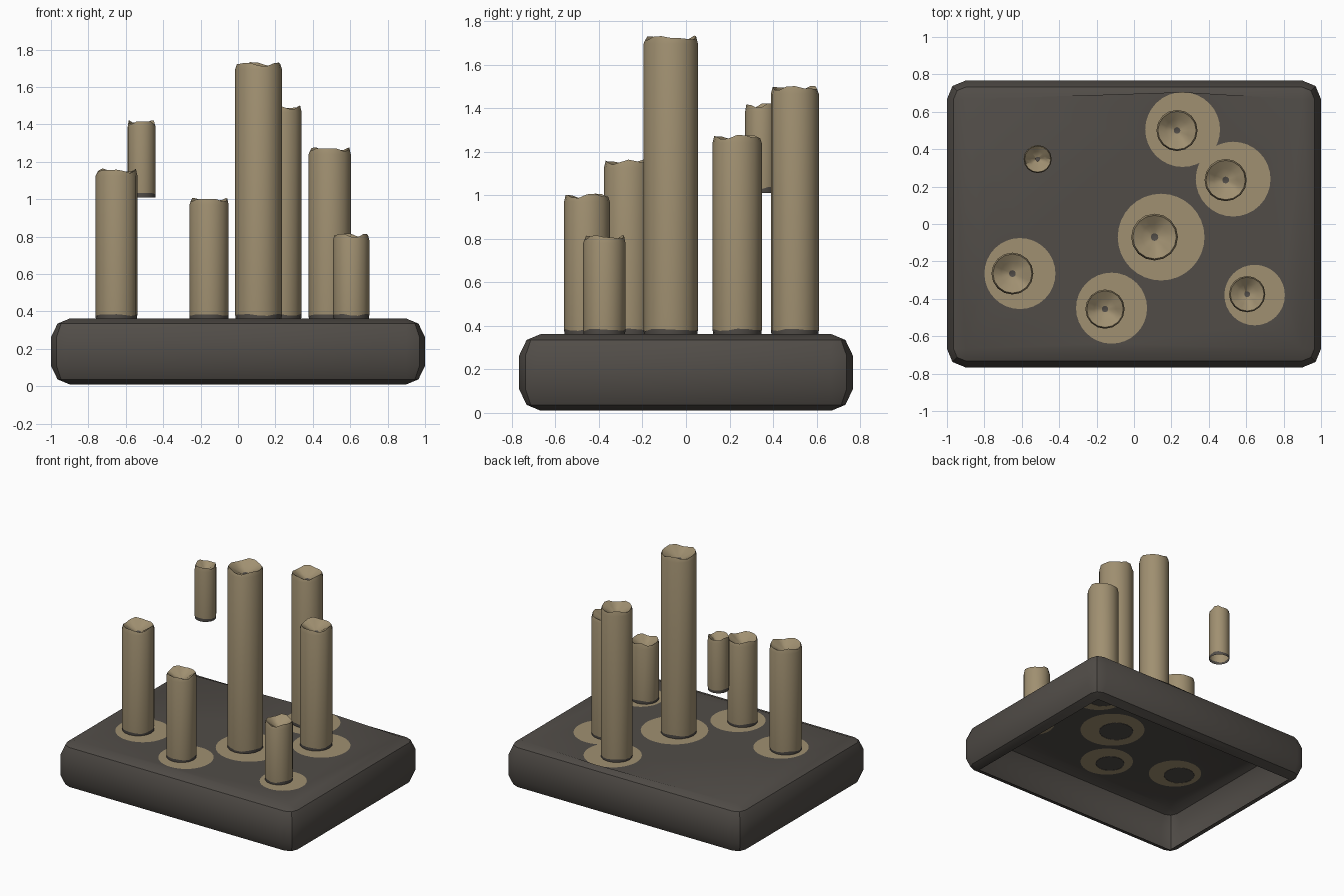
import bpy, bmesh, math, random
from mathutils import Vector
from mathutils.geometry import delaunay_2d_cdt

if "Cube" in bpy.data.objects:
    bpy.data.objects.remove(bpy.data.objects["Cube"])

random.seed(4)

def material(name, rgb):
    m = bpy.data.materials.new(name)
    m.diffuse_color = (*rgb, 1)
    m.use_nodes = True
    m.node_tree.nodes["Principled BSDF"].inputs["Base Color"].default_value = m.diffuse_color
    return m

STONE = material("dark_stone", (0.082, 0.073, 0.064))
TAN = material("tan_reed", (0.352, 0.279, 0.165))

def finish(bm, name):
    bmesh.ops.remove_doubles(bm, verts=bm.verts[:], dist=0.0005)
    me = bpy.data.meshes.new(name)
    bm.to_mesh(me)
    bm.free()
    me.materials.append(STONE)
    me.materials.append(TAN)
    ob = bpy.data.objects.new(name, me)
    bpy.context.collection.objects.link(ob)
    bpy.ops.object.select_all(action='DESELECT')
    ob.select_set(True)
    bpy.context.view_layer.objects.active = ob
    bpy.ops.object.shade_smooth_by_angle(angle=math.radians(40))
    return ob

def bridge(bm, a, b, mat):
    n = len(a)
    for i in range(n):
        j = (i + 1) % n
        bm.faces.new((a[i], a[j], b[j], b[i])).material_index = mat

# column: x, y, radius, bottom, top
columns = [
    (0.23, 0.50, 0.110, 0.36, 1.50),
    (0.49, 0.235, 0.113, 0.36, 1.275),
    (0.11, -0.07, 0.125, 0.36, 1.73),
    (-0.65, -0.265, 0.112, 0.36, 1.16),
    (-0.155, -0.455, 0.105, 0.36, 1.005),
    (0.605, -0.375, 0.097, 0.36, 0.815),
    (-0.515, 0.347, 0.075, 1.01, 1.42),
]
# painted patch round each standing column: x, y, radius
patches = [
    (0.26, 0.505, 0.20), (0.53, 0.24, 0.20), (0.145, -0.07, 0.232),
    (-0.61, -0.265, 0.19), (-0.12, -0.45, 0.19), (0.645, -0.38, 0.162),
]

# base slab: open below, rounded edges
HX, HY, R, TOP = 1.0, 0.767, 0.10, 0.362
profile = [(0.10, 0.01), (0.035, 0.037), (0.0, 0.11), (0.0, 0.262), (0.035, 0.335), (0.10, TOP)]
bm = bmesh.new()
rings = []
for inset, z in profile:
    ring = []
    for q, (sx, sy) in enumerate(((1, 1), (-1, 1), (-1, -1), (1, -1))):
        for s in range(3):
            a = math.pi / 2 * (q + s / 2)
            ring.append(bm.verts.new((sx * (HX - R) + (R - inset) * math.cos(a),
                                      sy * (HY - R) + (R - inset) * math.sin(a), z)))
    rings.append(ring)
for lo, hi in zip(rings, rings[1:]):
    bridge(bm, lo, hi, 0)
bmesh.ops.remove_doubles(bm, verts=bm.verts[:], dist=0.0005)
bmesh.ops.dissolve_degenerate(bm, edges=bm.edges[:], dist=0.0005)

# slab top: triangulated around the patch and column outlines
pts, edges = [], []
def outline(loop):
    k, n = len(pts), len(loop)
    pts.extend(loop)
    edges.extend((k + i, k + (i + 1) % n) for i in range(n))
def circle(x, y, r, n):
    return [Vector((x + r * math.cos(2 * math.pi * i / n), y + r * math.sin(2 * math.pi * i / n)))
            for i in range(n)]
cx, cy = HX - R, HY - R
outline([Vector(p) for p in ((cx, cy), (-cx, cy), (-cx, -cy), (cx, -cy))])
for x, y, r in patches:
    outline(circle(x, y, r, 32))
for x, y, r, *_ in columns[:6]:
    outline(circle(x, y, r, 16))
co, _, tris, *_ = delaunay_2d_cdt(pts, edges, [], 0, 1e-5)
vs = [bm.verts.new((p.x, p.y, TOP)) for p in co]
for t in tris:
    f = bm.faces.new([vs[i] for i in t])
    c = f.calc_center_median().xy
    near = lambda d: (c - Vector(d[:2])).length < d[2]
    f.material_index = int(any(map(near, patches)) and not any(map(near, columns[:6])))
finish(bm, "base_slab")

# columns: open tube, dark foot, uneven rim and funnel-shaped top
N = 16
for k, (x, y, r, z0, z1) in enumerate(columns):
    bm = bmesh.new()
    ph = random.uniform(0, 6.28)
    def ring(rad, z, wob=0.0):
        return [bm.verts.new((x + rad * math.cos(a), y + rad * math.sin(a),
                              z + wob * (math.sin(3 * a + ph) + 0.6 * math.sin(5 * a + 2 * ph))))
                for a in (2 * math.pi * i / N for i in range(N))]
    loops = [(ring(r * 0.98, z0), 0), (ring(r, z0 + 0.022, 0.004), 0),
             (ring(r, z1 - 0.035), 1), (ring(r * 0.93, z1 - 0.008, 0.008), 1),
             (ring(r * 0.55, z1 - 0.035, 0.006), 1), (ring(r * 0.16, z1 - 0.06), 1)]
    for (a, _), (b, m) in zip(loops, loops[1:]):
        bridge(bm, a, b, m)
    bm.faces.new(loops[-1][0]).material_index = 0  # dark core
    finish(bm, "floating_column" if k == 6 else f"column_{k + 1}")
